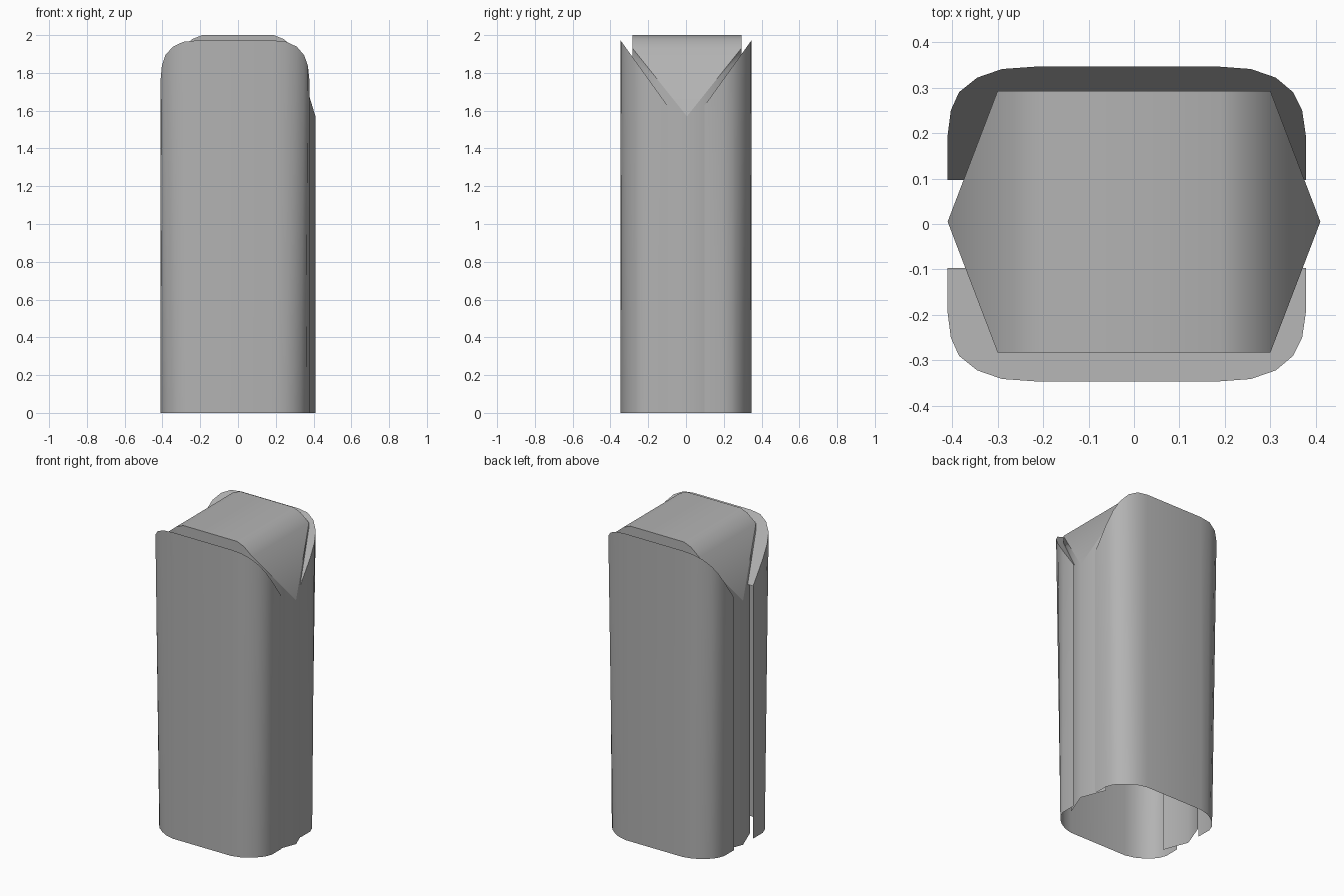
import bpy
import bmesh

if "Cube" in bpy.data.objects:
    bpy.data.objects.remove(bpy.data.objects["Cube"])

grey = bpy.data.materials.new("dark_grey")
grey.diffuse_color = (.45, .45, .45, 1)
grey.use_nodes = True
grey.node_tree.nodes["Principled BSDF"].inputs["Base Color"].default_value = grey.diffuse_color


def add_mesh(name, verts, faces):
    mesh = bpy.data.meshes.new(name)
    bm = bmesh.new()
    vs = [bm.verts.new(v) for v in verts]
    for f in faces:
        bm.faces.new([vs[i] for i in f])
    bmesh.ops.recalc_face_normals(bm, faces=bm.faces)
    # sheets are open, so orient normals outward from the central axis
    for f in bm.faces:
        c = f.calc_center_median()
        if f.normal.x * c.x + f.normal.y * c.y + f.normal.z * (c.z - 1.0) < 0:
            f.normal_flip()
        f.smooth = True
    bm.to_mesh(mesh)
    bm.free()
    mesh.materials.append(grey)
    ob = bpy.data.objects.new(name, mesh)
    bpy.context.collection.objects.link(ob)
    return ob


def sheet(name, path, top, bottom, foot=None):
    """Upright sheet along a plan path, with a height rule for both edges."""
    verts = [(x, y, bottom(x, y)) for x, y in foot or path]
    verts += [(x, y, top(x, y)) for x, y in path]
    n = len(path)
    return add_mesh(name, verts, [(i, i + 1, n + i + 1, n + i) for i in range(n - 1)])


def slope(x, y):
    return 1.63 + 1.388 * (abs(y) - .1)


# Front and back walls: rounded plan, tops cut by a V slope; corners rounder at the foot
plan = [(-.41, .097), (-.41, .195), (-.403, .25), (-.385, .29), (-.345, .322),
        (-.29, .341), (-.22, .346), (.19, .346), (.257, .341), (.312, .322),
        (.35, .29), (.37, .25), (.378, .195), (.378, .097)]
inset = [0, 0, .01, .018, .018, .01, 0]
inset += inset[::-1]
for side, name in ((-1, "front"), (1, "back")):
    path = [(x, side * y) for x, y in plan]
    foot = [(x + (d if x < 0 else -d), side * (y - d)) for (x, y), d in zip(plan, inset)]
    sheet(name + "_wall", path, slope, lambda x, y: 0, foot)
    # sloping cap that closes the wall top
    add_mesh(name + "_slope", [(x, y, slope(x, y)) for x, y in path], [range(len(path))])

# Roof: flat middle, bent shoulders and pointed ends
YC, YH = .005, .288
stations = [(-.3, 1.93), (-.24, 1.98), (-.19, 2), (.19, 2), (.24, 1.98), (.3, 1.93)]
roof = [(x, YC + s * YH, z) for x, z in stations for s in (-1, 1)]
roof += [(-.41, YC, 1.57), (.41, YC, 1.57)]
faces = [(i, i + 2, i + 3, i + 1) for i in range(0, 10, 2)]
add_mesh("roof", roof, faces + [(0, 1, 12), (10, 13, 11)])


def edge_height(x, y):
    pts = [(0, 2), (.19, 2), (.24, 1.98), (.3, 1.93), (.41, 1.57)]
    a = abs(x)
    for (x0, z0), (x1, z1) in zip(pts, pts[1:]):
        if a <= x1 + 1e-6:
            return z0 + (z1 - z0) * (a - x0) / (x1 - x0)


# End strips: folded panels under the roof points, running to the ground
for side, name in ((-1, "left_strip"), (1, "right_strip")):
    t = .55
    path = [(side * (.41 - .11 * t), YC - YH * t), (side * .41, YC),
            (side * (.41 - .11 * t), YC + YH * t)]
    sheet(name, path, edge_height, lambda x, y: 0)

# Folded lips: short flanges from the roof edge down to the slopes
for side, name in ((-1, "front_lip"), (1, "back_lip")):
    xs = [-.35, -.3, -.24, -.19, .19, .24, .3, .35]
    path = [(x, YC + side * YH * min(1, (.41 - abs(x)) / .11)) for x in xs]
    sheet(name, path, edge_height, lambda x, y: slope(x, y) - .01)
